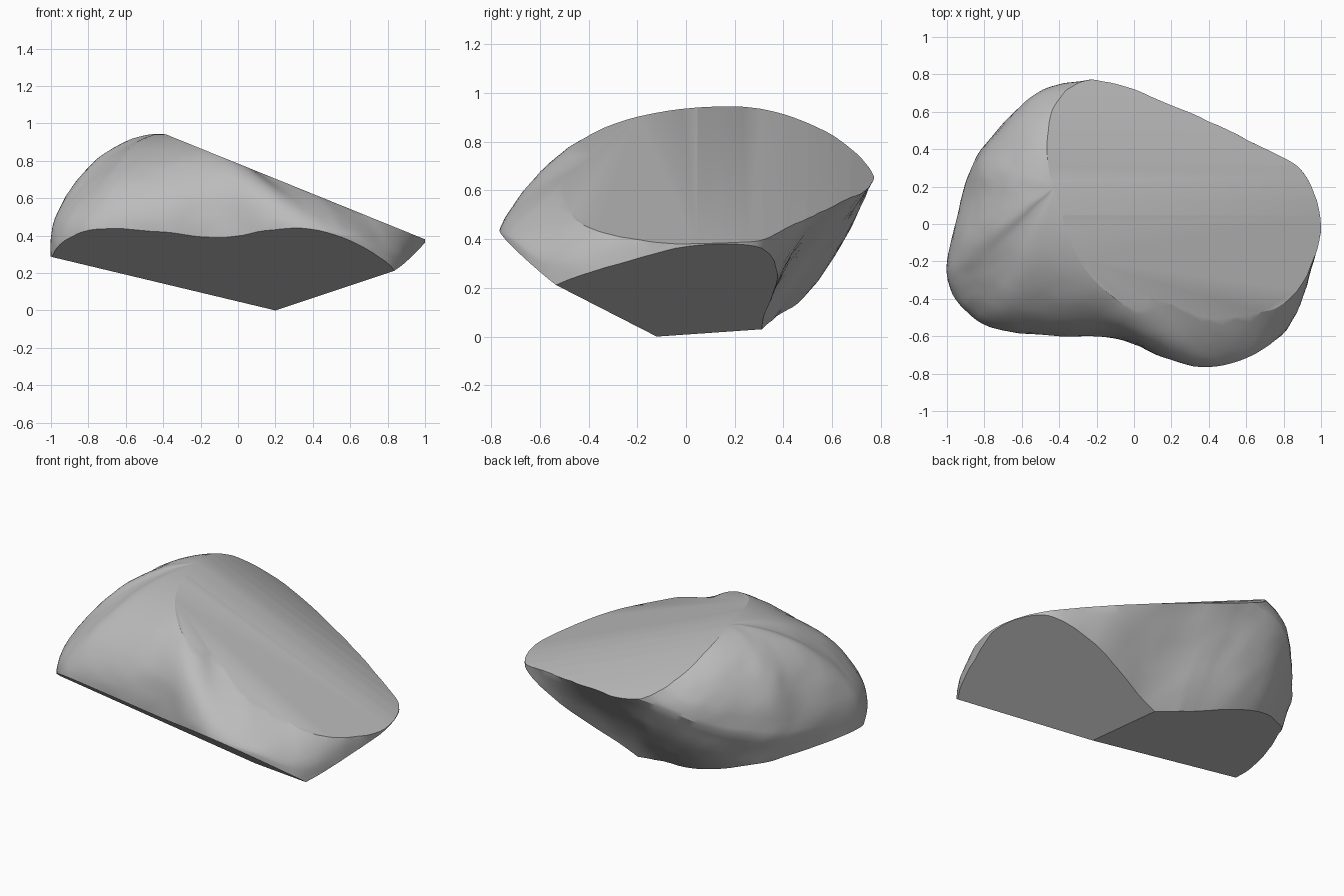
import bpy, bmesh, math
from mathutils import Vector, noise

cube = bpy.data.objects.get("Cube")
if cube:
    bpy.data.objects.remove(cube)

# Widest outline of the stone: x, y, z and roundness of the dome above it
RIM = [(1, 0, .38, 2), (.93, .23, .39, 2), (.83, .34, .42, 2), (.6, .45, .46, 2),
       (.3, .61, .55, 2), (0, .75, .62, 2), (-.2, .77, .65, 2), (-.45, .73, .6, 2),
       (-.65, .6, .5, 2), (-.84, .36, .42, 2), (-.92, .12, .38, 1.9), (-1, -.2, .35, 1.8),
       (-.97, -.38, .36, 1.6), (-.86, -.5, .4, 1.6), (-.7, -.57, .43, 1.8), (-.4, -.6, .42, 2.1),
       (-.1, -.61, .39, 2.5), (.15, -.71, .43, 2), (.4, -.765, .43, 1.45),
       (.62, -.71, .39, 1.4), (.82, -.56, .29, 1.6), (.94, -.28, .32, 2)]
APEX = Vector((-.42, .2, .945))
STEPS, UP, DOWN = 6, 22, 12


def smooth_loop(points, steps):
    """Closed Catmull-Rom curve through the points."""
    pts = [Vector(p) for p in points]
    n, out = len(pts), []
    for i in range(n):
        a, b, c, d = (pts[(i + k) % n] for k in (-1, 0, 1, 2))
        for s in range(steps):
            t = s / steps
            out.append(b + (c - a) * t / 2 + (a * 2 - b * 5 + c * 4 - d) * t**2 / 2
                       + (b * 3 - a - c * 3 + d) * t**3 / 2)
    return out


def bump(x, centre, width):
    return math.exp(-((x - centre) / width) ** 2)


def column(r):
    """Points from the underside, over the rim, up to the dome."""
    rim, power = Vector(r[:3]), r[3]
    tuck = .7 * max(0, rim.y) * max(0, -rim.x)
    foot = Vector((rim.x + tuck, min(rim.y, .28), -.04))
    pts = []
    for i in range(DOWN):
        t = 1 - i / DOWN
        p = rim.lerp(foot, t)
        if rim.y > .28:  # swelling and scooped hollow on the back
            p.y += math.sin(math.pi * t) * (.08 * bump(p.x, -.4, .4)
                                            - .07 * bump(p.x, .15, .3))
        pts.append(p)
    for i in range(UP):
        a = i / UP * math.pi / 2
        inward = 1 - math.cos(a) ** (2 / power)
        p = rim.lerp(APEX, inward)
        p.z = rim.z + (APEX.z - rim.z) * math.sin(a) ** (2 / power)
        pts.append(p)
    return pts


def cut(bm, point, normal):
    """Shear the stone flat and close the opening."""
    geom = bm.verts[:] + bm.edges[:] + bm.faces[:]
    res = bmesh.ops.bisect_plane(bm, geom=geom, dist=1e-5, plane_co=point,
                                 plane_no=normal, clear_outer=True)
    edges = [e for e in res["geom_cut"]
             if isinstance(e, bmesh.types.BMEdge) and e.is_boundary]
    if edges:
        bmesh.ops.edgeloop_fill(bm, edges=edges)


# Rough rounded body
bm = bmesh.new()
cols = []
for r in smooth_loop(RIM, STEPS):
    col = []
    for p in column(r):
        rough = noise.noise(p * 5) * .01 + noise.noise(p * 14) * .005
        out = Vector((p.x, p.y, 0)).normalized()
        col.append(bm.verts.new(p + out * rough))
    cols.append(col)
n = len(cols)
for i in range(n):
    a, b = cols[i], cols[(i + 1) % n]
    for k in range(len(a) - 1):
        bm.faces.new((a[k], b[k], b[k + 1], a[k + 1]))
top = bm.verts.new(APEX)
for i in range(n):
    bm.faces.new((cols[i][-1], cols[(i + 1) % n][-1], top))
bm.faces.new([c[0] for c in reversed(cols)])

# Three flat breaks on the underside, meeting at the lowest corner
corner = Vector((.2, -.12, 0))
for sx, sy in ((-.13, -.712), (-.242, .019), (.438, .161)):
    cut(bm, corner, Vector((sx, sy, -1)))

# Sloping top break, bending gently down towards the back
for i in range(9):
    y = i * .09
    cut(bm, Vector((0, y, .785 - .38 * y * y)), Vector((.405, .76 * y, 1)))

bmesh.ops.recalc_face_normals(bm, faces=bm.faces[:])
mesh = bpy.data.meshes.new("rock")
bm.to_mesh(mesh)
bm.free()
rock = bpy.data.objects.new("rock", mesh)
bpy.context.collection.objects.link(rock)

# Plain grey stone
stone = bpy.data.materials.new("grey_stone")
stone.use_nodes = True
grey = (.5, .5, .5, 1)
stone.diffuse_color = grey
stone.node_tree.nodes["Principled BSDF"].inputs["Base Color"].default_value = grey
mesh.materials.append(stone)

bpy.ops.object.select_all(action='DESELECT')
rock.select_set(True)
bpy.context.view_layer.objects.active = rock
bpy.ops.object.shade_smooth_by_angle(angle=math.radians(28))
